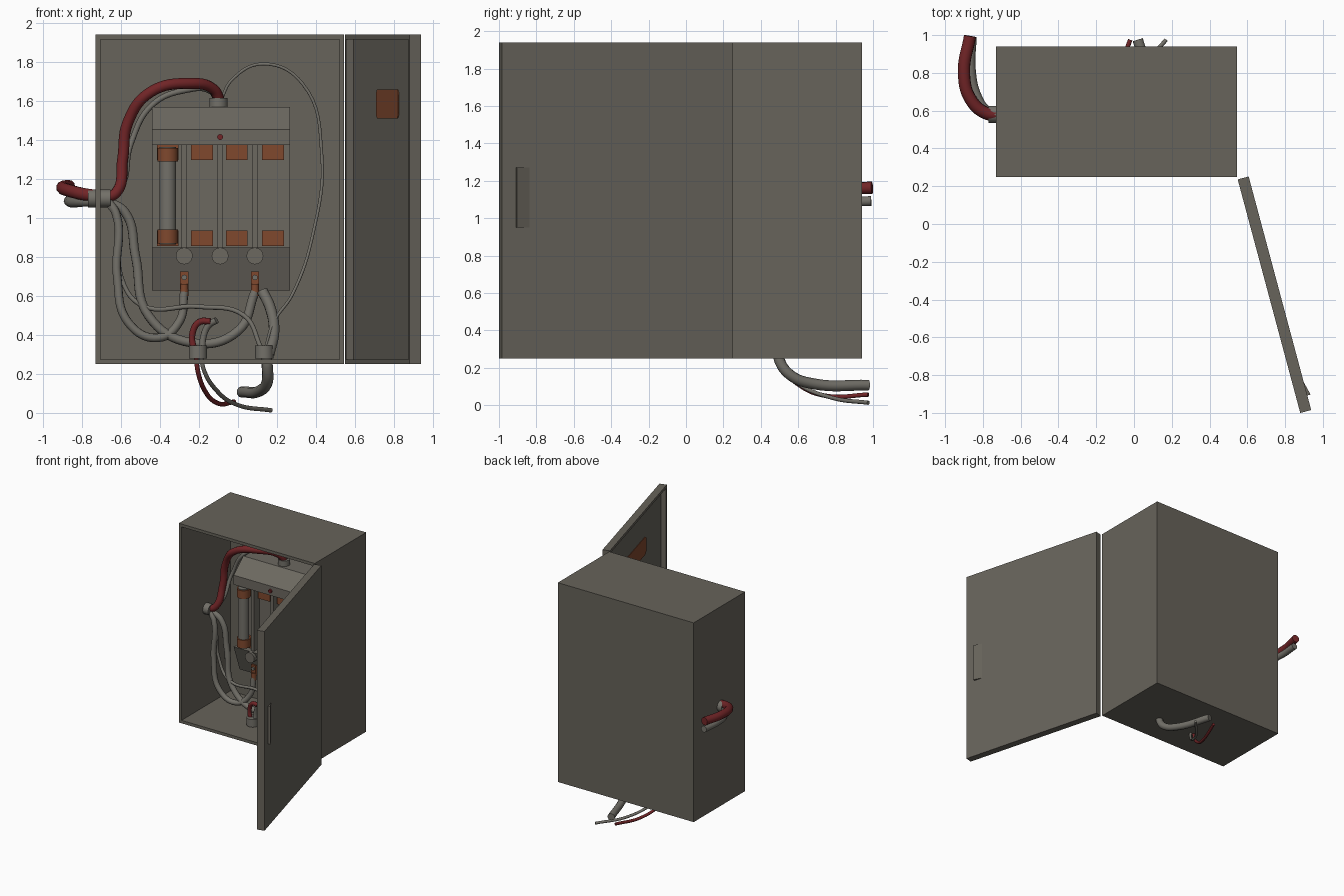
import bpy, bmesh, math
from mathutils import Matrix, Vector

if "Cube" in bpy.data.objects:
    bpy.data.objects.remove(bpy.data.objects["Cube"])


def material(name, rgb):
    m = bpy.data.materials.new(name)
    m.diffuse_color = (*rgb, 1)
    m.use_nodes = True
    m.node_tree.nodes["Principled BSDF"].inputs["Base Color"].default_value = m.diffuse_color
    return m


BODY = material("painted grey metal", (0.135, 0.125, 0.103))
PANEL = material("panel grey", (0.150, 0.140, 0.118))
CABLE = material("cable grey", (0.170, 0.162, 0.140))
RED = material("dark red", (0.165, 0.018, 0.020))
COPPER = material("copper orange", (0.215, 0.065, 0.027))


def add(name, bm, mat, smooth=False):
    bmesh.ops.recalc_face_normals(bm, faces=bm.faces)
    me = bpy.data.meshes.new(name)
    bm.to_mesh(me)
    bm.free()
    me.materials.append(mat)
    if smooth:
        me.shade_smooth()
        me.set_sharp_from_angle(angle=math.radians(40))
    ob = bpy.data.objects.new(name, me)
    bpy.context.collection.objects.link(ob)
    return ob


def box_bm(lo, hi):
    bm = bmesh.new()
    lo, hi = Vector(lo), Vector(hi)
    bmesh.ops.create_cube(bm, size=1, matrix=Matrix.Translation((lo + hi) / 2)
                          @ Matrix.Diagonal((*(hi - lo), 1)))
    return bm


def box(name, lo, hi, mat):
    return add(name, box_bm(lo, hi), mat)


def tray(name, lo, hi, lip, depth, mat):
    # Box hollowed out from its front (-y) side
    bm = box_bm(lo, hi)
    bm.normal_update()
    front = min(bm.faces, key=lambda f: f.calc_center_median().y)
    bmesh.ops.inset_region(bm, faces=[front], thickness=lip)
    new = bmesh.ops.extrude_discrete_faces(bm, faces=[front])["faces"][0]
    bmesh.ops.translate(bm, verts=new.verts, vec=(0, depth, 0))
    return add(name, bm, mat)


def cylinder(name, a, b, r, mat, sides=24):
    a, b = Vector(a), Vector(b)
    bm = bmesh.new()
    rot = (b - a).to_track_quat('Z', 'Y').to_matrix().to_4x4()
    bmesh.ops.create_cone(bm, cap_ends=True, segments=sides, radius1=r, radius2=r,
                          depth=(b - a).length,
                          matrix=Matrix.Translation((a + b) / 2) @ rot)
    return add(name, bm, mat, True)


def prism(name, profile, axis, lo, hi, mat):
    # Extrude a 2D profile along x (points are y, z) or z (points are x, y)
    bm = bmesh.new()
    put = (lambda p, t: (t, *p)) if axis == 'x' else (lambda p, t: (*p, t))
    vs = [bm.verts.new(put(p, lo)) for p in profile]
    face = bm.faces.new(vs)
    ext = bmesh.ops.extrude_face_region(bm, geom=[face])["geom"]
    shift = (hi - lo, 0, 0) if axis == 'x' else (0, 0, hi - lo)
    bmesh.ops.translate(bm, verts=[g for g in ext if isinstance(g, bmesh.types.BMVert)], vec=shift)
    return add(name, bm, mat)


def cable(name, points, r, mat):
    cu = bpy.data.curves.new(name, 'CURVE')
    cu.dimensions = '3D'
    cu.bevel_depth, cu.bevel_resolution = r, 3
    cu.resolution_u, cu.use_fill_caps = 8, True
    sp = cu.splines.new('BEZIER')
    sp.bezier_points.add(len(points) - 1)
    for bp, p in zip(sp.bezier_points, points):
        bp.co = p
        bp.handle_left_type = bp.handle_right_type = 'AUTO'
    tmp = bpy.data.objects.new(name + "_path", cu)
    bpy.context.collection.objects.link(tmp)
    dg = bpy.context.evaluated_depsgraph_get()
    me = bpy.data.meshes.new_from_object(tmp.evaluated_get(dg))
    bpy.data.objects.remove(tmp)
    bm = bmesh.new()
    bm.from_mesh(me)
    add(name, bm, mat, True)


# Cabinet
tray("cabinet", (-0.73, 0.25, 0.25), (0.545, 0.94, 1.94), 0.035, 0.655, BODY)

# Open door, built in hinge space then swung
door = tray("door", (0, 0, 0.25), (1.28, 0.06, 1.94), 0.033, 0.04, BODY)
handle = prism("door_handle", [(1.12, 0.058), (1.20, 0.058), (1.20, 0.078)], 'z', 0.95, 1.27, BODY)
bm = box_bm((0.48, 0.036, 1.51), (0.92, 0.041, 1.66))
corners = [e for e in bm.edges if abs(e.verts[0].co.y - e.verts[1].co.y) > 0.001]
bmesh.ops.bevel(bm, geom=corners, offset=0.03, segments=3, profile=0.5, affect='EDGES')
label = add("warning_label", bm, COPPER)
for ob in (door, handle, label):
    ob.location = (0.549, 0.236, 0)
    ob.rotation_euler = (0, 0, math.radians(-75))

# Fuse block with sloped top and bottom
prism("fuse_block", [(0.905, 0.627), (0.65, 0.627), (0.57, 0.848), (0.66, 0.848), (0.66, 1.375),
                     (0.57, 1.375), (0.57, 1.455), (0.70, 1.568), (0.905, 1.568)],
      'x', -0.44, 0.267, PANEL)

# Clips, dividers, knobs
for i, x in enumerate((-0.36, -0.184, -0.006, 0.18)):
    for end, z in (("lower", 0.895), ("upper", 1.337)):
        box(f"{end}_clip_{i}", (x - 0.056, 0.61, z - 0.04), (x + 0.056, 0.662, z + 0.04), COPPER)
for i, x in enumerate((-0.276, -0.092, 0.087)):
    box(f"divider_{i}", (x - 0.014, 0.59, 0.845), (x + 0.014, 0.662, 1.376), PANEL)
    cylinder(f"knob_{i}", (x, 0.64, 0.805), (x, 0.55, 0.805), 0.043, PANEL)

# Fuse and indicator lamp
cylinder("fuse_body", (-0.36, 0.59, 0.865), (-0.36, 0.59, 1.365), 0.043, CABLE)
for end, z in (("lower", 0.87), ("upper", 1.29)):
    cylinder(f"{end}_fuse_cap", (-0.36, 0.59, z), (-0.36, 0.59, z + 0.07), 0.053, COPPER)
cylinder("indicator_lamp", (-0.092, 0.58, 1.415), (-0.092, 0.555, 1.415), 0.015, RED, 12)

# Cable lugs with screws
for i, x in enumerate((-0.276, 0.087)):
    box(f"lug_{i}", (x - 0.021, 0.60, 0.635), (x + 0.021, 0.64, 0.725), COPPER)
    cylinder(f"lug_barrel_{i}", (x, 0.605, 0.60), (x, 0.605, 0.66), 0.021, COPPER, 16)
    cylinder(f"lug_screw_{i}", (x, 0.63, 0.695), (x, 0.59, 0.695), 0.014, CABLE, 12)

# Cable glands
cylinder("left_gland", (-0.77, 0.58, 1.10), (-0.655, 0.58, 1.10), 0.046, CABLE)
cylinder("top_gland", (-0.10, 0.76, 1.56), (-0.10, 0.76, 1.615), 0.047, CABLE)
for i, x in enumerate((-0.205, 0.135)):
    cylinder(f"bottom_gland_{i}", (x, 0.49, 0.28), (x, 0.49, 0.345), 0.047, CABLE)

# Supply cables leaving on the left
cable("outer_red_cable", [(-0.70, 0.58, 1.11), (-0.78, 0.585, 1.12), (-0.865, 0.66, 1.14),
                          (-0.90, 0.80, 1.155), (-0.868, 0.995, 1.163)], 0.033, RED)
cable("outer_grey_cable", [(-0.70, 0.58, 1.09), (-0.78, 0.60, 1.085), (-0.835, 0.68, 1.08),
                           (-0.865, 0.82, 1.085), (-0.86, 0.99, 1.092)], 0.027, CABLE)

# Supply cables inside the cabinet
cable("red_supply_cable", [(-0.70, 0.58, 1.10), (-0.625, 0.59, 1.13), (-0.592, 0.64, 1.30),
                           (-0.565, 0.64, 1.49), (-0.45, 0.60, 1.645), (-0.25, 0.64, 1.69),
                           (-0.125, 0.72, 1.66), (-0.095, 0.76, 1.60)], 0.028, RED)
cable("grey_supply_cable", [(-0.68, 0.58, 1.10), (-0.60, 0.62, 1.16), (-0.55, 0.70, 1.38),
                            (-0.44, 0.71, 1.58), (-0.27, 0.73, 1.655), (-0.14, 0.76, 1.65),
                            (-0.11, 0.77, 1.60)], 0.015, CABLE)
cable("lug_cable_0", [(-0.68, 0.58, 1.10), (-0.625, 0.57, 1.02), (-0.62, 0.56, 0.70),
                      (-0.56, 0.55, 0.46), (-0.41, 0.56, 0.385), (-0.30, 0.59, 0.47),
                      (-0.276, 0.605, 0.62)], 0.022, CABLE)
cable("lug_cable_1", [(-0.68, 0.59, 1.09), (-0.58, 0.60, 1.03), (-0.525, 0.60, 0.80),
                      (-0.46, 0.58, 0.50), (-0.24, 0.57, 0.36), (0.0, 0.58, 0.42),
                      (0.087, 0.605, 0.62)], 0.024, CABLE)
cable("control_wire", [(-0.68, 0.57, 1.09), (-0.615, 0.57, 0.98), (-0.60, 0.60, 0.70),
                       (-0.50, 0.58, 0.555), (-0.20, 0.56, 0.545), (0.03, 0.53, 0.50),
                       (0.12, 0.49, 0.33)], 0.012, CABLE)
cable("loop_wire", [(-0.09, 0.76, 1.60), (-0.03, 0.76, 1.71), (0.13, 0.77, 1.79),
                    (0.33, 0.77, 1.69), (0.43, 0.76, 1.32), (0.385, 0.70, 0.92),
                    (0.28, 0.58, 0.61), (0.18, 0.50, 0.46), (0.14, 0.49, 0.33)], 0.008, CABLE)

# Stubs above the bottom glands
cable("thick_stub", [(0.16, 0.49, 0.30), (0.185, 0.51, 0.42), (0.165, 0.54, 0.54),
                     (0.125, 0.57, 0.625)], 0.028, CABLE)
cable("red_stub", [(-0.225, 0.49, 0.32), (-0.235, 0.49, 0.40), (-0.20, 0.48, 0.465),
                   (-0.14, 0.47, 0.47)], 0.017, RED)
cable("grey_stub", [(-0.185, 0.49, 0.32), (-0.175, 0.49, 0.40), (-0.15, 0.48, 0.45),
                    (-0.11, 0.46, 0.475)], 0.017, CABLE)

# Outgoing cables below the cabinet
cable("thick_outgoing_cable", [(0.145, 0.495, 0.29), (0.15, 0.50, 0.24), (0.15, 0.56, 0.16),
                               (0.115, 0.68, 0.115), (0.02, 0.975, 0.107)], 0.029, CABLE)
cable("red_outgoing_wire", [(-0.215, 0.49, 0.29), (-0.205, 0.51, 0.21), (-0.165, 0.61, 0.105),
                            (-0.105, 0.75, 0.05), (-0.02, 0.975, 0.057)], 0.012, RED)
cable("grey_outgoing_wire", [(-0.19, 0.49, 0.29), (-0.175, 0.50, 0.22), (-0.11, 0.60, 0.115),
                             (0.0, 0.78, 0.04), (0.17, 0.975, 0.013)], 0.011, CABLE)
